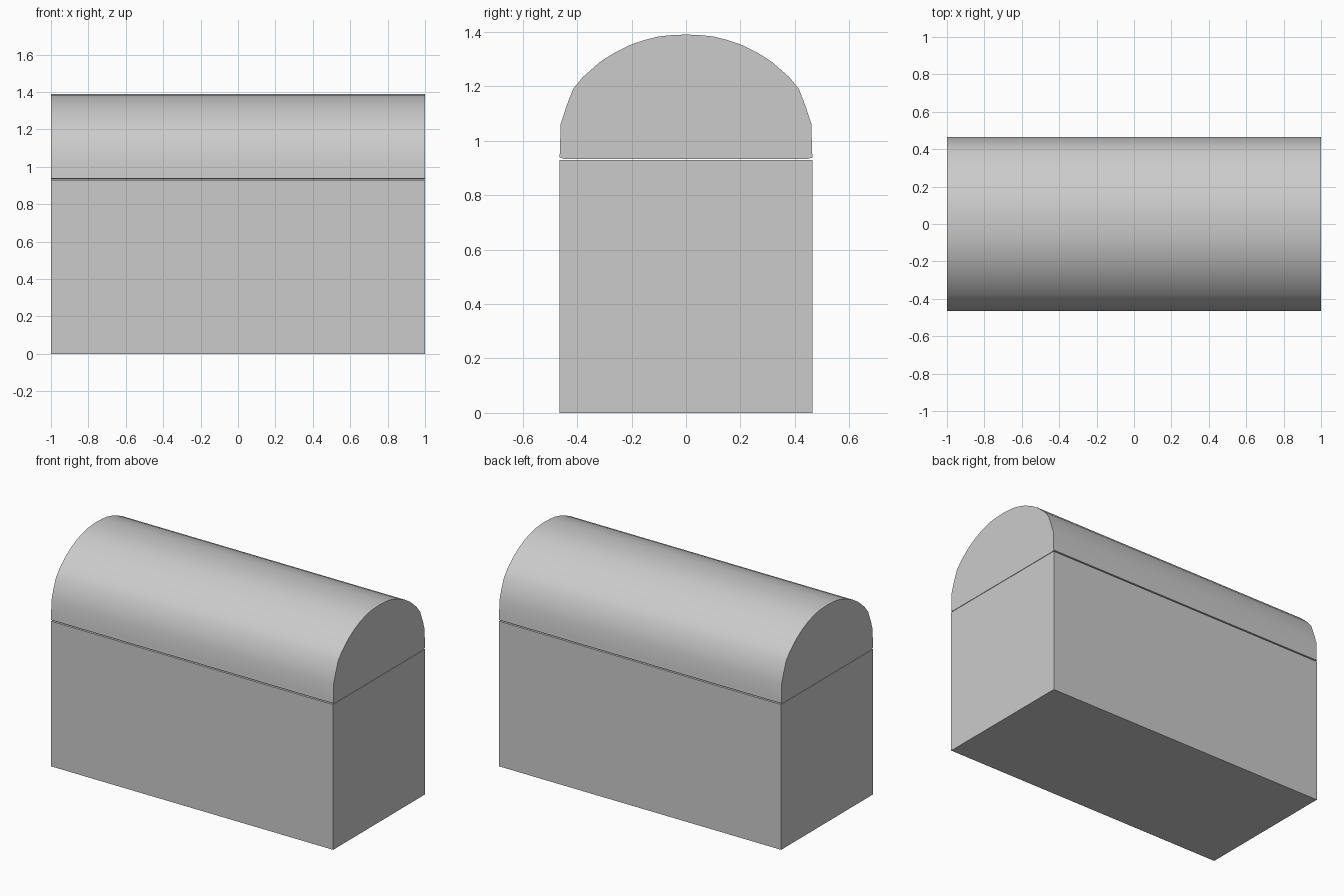
import bpy
import bmesh

if "Cube" in bpy.data.objects:
    bpy.data.objects.remove(bpy.data.objects["Cube"])


def extrude_profile(name, half, half_length):
    """Mirror a half profile of (y, z) points and extrude it along x."""
    profile = half + [(-y, z) for y, z in reversed(half) if y > 0]
    bm = bmesh.new()
    face = bm.faces.new([bm.verts.new((-half_length, y, z)) for y, z in profile])
    ext = bmesh.ops.extrude_face_region(bm, geom=[face], use_keep_orig=True)
    moved = [v for v in ext["geom"] if isinstance(v, bmesh.types.BMVert)]
    bmesh.ops.translate(bm, verts=moved, vec=(2 * half_length, 0, 0))
    bmesh.ops.recalc_face_normals(bm, faces=bm.faces)
    mesh = bpy.data.meshes.new(name)
    bm.to_mesh(mesh)
    bm.free()
    obj = bpy.data.objects.new(name, mesh)
    bpy.context.collection.objects.link(obj)
    return obj


# Rectangular chest body
extrude_profile("chest_body", [(0.465, 0.0), (0.465, 0.93)], 1.0)

# Barrel lid, with a slim seam above the body
lid = extrude_profile("chest_lid", [
    (0.445, 0.933), (0.465, 0.938), (0.463, 0.96), (0.461, 1.06),
    (0.440, 1.125), (0.415, 1.19), (0.378, 1.235), (0.315, 1.29),
    (0.26, 1.325), (0.20, 1.354), (0.145, 1.372), (0.10, 1.383),
    (0.05, 1.388), (0.0, 1.39)], 1.0)

bpy.context.view_layer.objects.active = lid
lid.select_set(True)
bpy.ops.object.shade_smooth_by_angle(angle=0.6)
